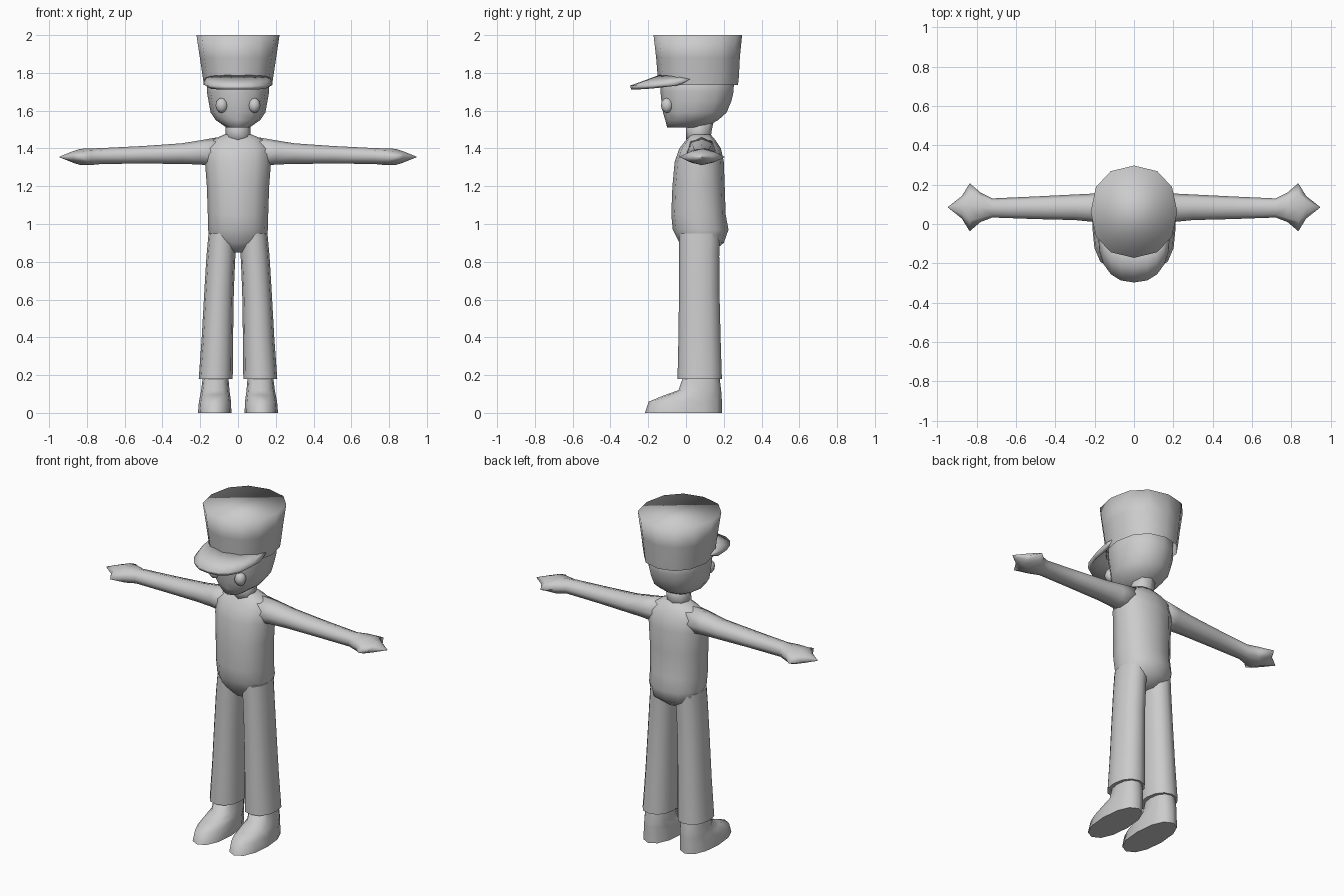
import bpy
import bmesh
from math import sin, cos, pi, radians, copysign

cube = bpy.data.objects.get("Cube")
if cube:
    bpy.data.objects.remove(cube, do_unlink=True)

# One plain clay colour for the whole figure
clay = bpy.data.materials.new("light_grey_clay")
clay.use_nodes = True
clay.diffuse_color = (0.6, 0.6, 0.6, 1)
clay.node_tree.nodes["Principled BSDF"].inputs["Base Color"].default_value = (0.6, 0.6, 0.6, 1)


def finish(name, bm, sharp_angle):
    """Turn a bmesh into a smooth object whose steep edges stay sharp."""
    bmesh.ops.recalc_face_normals(bm, faces=bm.faces)
    for face in bm.faces:
        face.smooth = True
    for edge in bm.edges:
        edge.smooth = edge.calc_face_angle(0) < radians(sharp_angle)
    mesh = bpy.data.meshes.new(name)
    bm.to_mesh(mesh)
    bm.free()
    mesh.materials.append(clay)
    obj = bpy.data.objects.new(name, mesh)
    bpy.context.collection.objects.link(obj)
    return obj


def power(value, exponent):
    return copysign(abs(value) ** exponent, value)


def loft(name, rings, sides=12, along="z", side=1, sharp_angle=180, bottom=True, top=True):
    """Skin a row of rings: (position, low a, high a, low b, high b[, corner power])."""
    bm = bmesh.new()
    loops = []
    for pos, a0, a1, b0, b1, *corner in rings:
        exponent = corner[0] if corner else 0.9
        loop = []
        for i in range(sides):
            t = 2 * pi * i / sides
            a = (a0 + a1) / 2 + (a1 - a0) / 2 * power(sin(t), exponent)
            b = (b0 + b1) / 2 + (b1 - b0) / 2 * power(cos(t), exponent)
            x, y, z = (a, b, pos) if along == "z" else (pos, a, b)
            loop.append(bm.verts.new((side * x, y, z)))
        loops.append(loop)
    for low, high in zip(loops, loops[1:]):
        for i in range(sides):
            j = (i + 1) % sides
            bm.faces.new((low[i], low[j], high[j], high[i]))
    if bottom:
        bm.faces.new(loops[0])
    if top:
        bm.faces.new(loops[-1])
    return finish(name, bm, sharp_angle)


def centred(rows):
    """Expand (height, half width, front, back) rows to full rings."""
    return [(z, -half, half, front, back) for z, half, front, back in rows]


# Trunk, neck and head
loft("torso", centred([
    (0.85, 0.06, 0.01, 0.14), (0.9, 0.15, -0.035, 0.2),
    (0.97, 0.158, -0.07, 0.225), (1.05, 0.16, -0.078, 0.21),
    (1.2, 0.165, -0.072, 0.205), (1.33, 0.175, -0.06, 0.2),
    (1.4, 0.172, -0.035, 0.185), (1.445, 0.14, 0, 0.155),
    (1.475, 0.07, 0.02, 0.13)]))
loft("neck", centred([
    (1.44, 0.07, 0, 0.13), (1.49, 0.065, 0, 0.135), (1.56, 0.065, 0, 0.15)]), sides=8)
loft("head", centred([
    (1.51, 0.06, -0.1, 0.1), (1.55, 0.118, -0.11, 0.17),
    (1.59, 0.145, -0.122, 0.215), (1.65, 0.156, -0.13, 0.24),
    (1.7, 0.165, -0.135, 0.252), (1.8, 0.165, -0.135, 0.255)]))

# Tall cap flaring towards its flat crown
loft("hat", centred([
    (1.735, 0.18, -0.145, 0.275), (1.78, 0.187, -0.15, 0.28),
    (1.88, 0.202, -0.158, 0.285), (2, 0.22, -0.172, 0.297)]), bottom=False)


def make_brim(steps=10):
    """Curved visor sweeping forward and down from the hat."""
    bm = bmesh.new()
    rows = []
    for i in range(steps + 1):
        t = pi * i / steps - pi / 2
        s, c = power(sin(t), 0.85), power(cos(t), 0.85)
        inner = bm.verts.new((0.175 * s, 0.03 - 0.17 * c, 1.77 + 0.02 * c))
        middle = bm.verts.new((0.183 * s, -0.02 - 0.2 * c, 1.752 + 0.008 * c))
        outer = bm.verts.new((0.183 * s, -0.05 - 0.247 * c, 1.737 - 0.005 * c))
        rows.append((inner, middle, outer))
    for first, second in zip(rows, rows[1:]):
        for k in range(2):
            bm.faces.new((first[k], first[k + 1], second[k + 1], second[k]))
    brim = finish("hat_brim", bm, 180)
    thickness = brim.modifiers.new("thickness", "SOLIDIFY")
    thickness.thickness = 0.022
    # Grow the plate downwards whichever way its faces point
    thickness.offset = -1 if brim.data.polygons[0].normal.z > 0 else 1


make_brim()

# Paired parts
for word, side in (("left", 1), ("right", -1)):
    # Arm tapering into a pointed hand with a spike on each side
    loft(word + "_arm", [
        (0.08, 0, 0.16, 1.3, 1.464), (0.2, 0.01, 0.155, 1.315, 1.443),
        (0.3, 0.02, 0.15, 1.318, 1.427), (0.5, 0.025, 0.14, 1.32, 1.413),
        (0.72, 0.033, 0.13, 1.318, 1.402), (0.78, 0.01, 0.16, 1.312, 1.4),
        (0.835, -0.037, 0.207, 1.312, 1.398, 1.6),
        (0.875, 0.028, 0.142, 1.325, 1.385, 1.2),
        (0.945, 0.083, 0.087, 1.353, 1.357)], sides=8, along="x", side=side)

    # Trouser leg flaring to a sharp hem
    loft(word + "_leg", [
        (0.18, 0.028, 0.208, -0.045, 0.19), (0.4, 0.026, 0.192, -0.04, 0.183),
        (0.65, 0.022, 0.178, -0.037, 0.177), (0.83, 0.014, 0.167, -0.036, 0.176),
        (0.95, 0.01, 0.156, -0.036, 0.18)], side=side, sharp_angle=75)

    # Shoe with a long low toe and a flat sole
    loft(word + "_shoe", [
        (0, 0.035, 0.212, -0.217, 0.19), (0.06, 0.037, 0.207, -0.197, 0.19),
        (0.095, 0.042, 0.2, -0.11, 0.188), (0.12, 0.045, 0.195, -0.04, 0.186),
        (0.2, 0.052, 0.185, -0.012, 0.176)], side=side, sharp_angle=75)

    # Bulging eye set into the face
    bm = bmesh.new()
    bmesh.ops.create_uvsphere(bm, u_segments=8, v_segments=6, radius=1)
    for vert in bm.verts:
        x, y, z = vert.co
        vert.co = (side * (0.086 + 0.033 * x), -0.1 + 0.033 * y, 1.628 + 0.04 * z)
    finish(word + "_eye", bm, 180)
